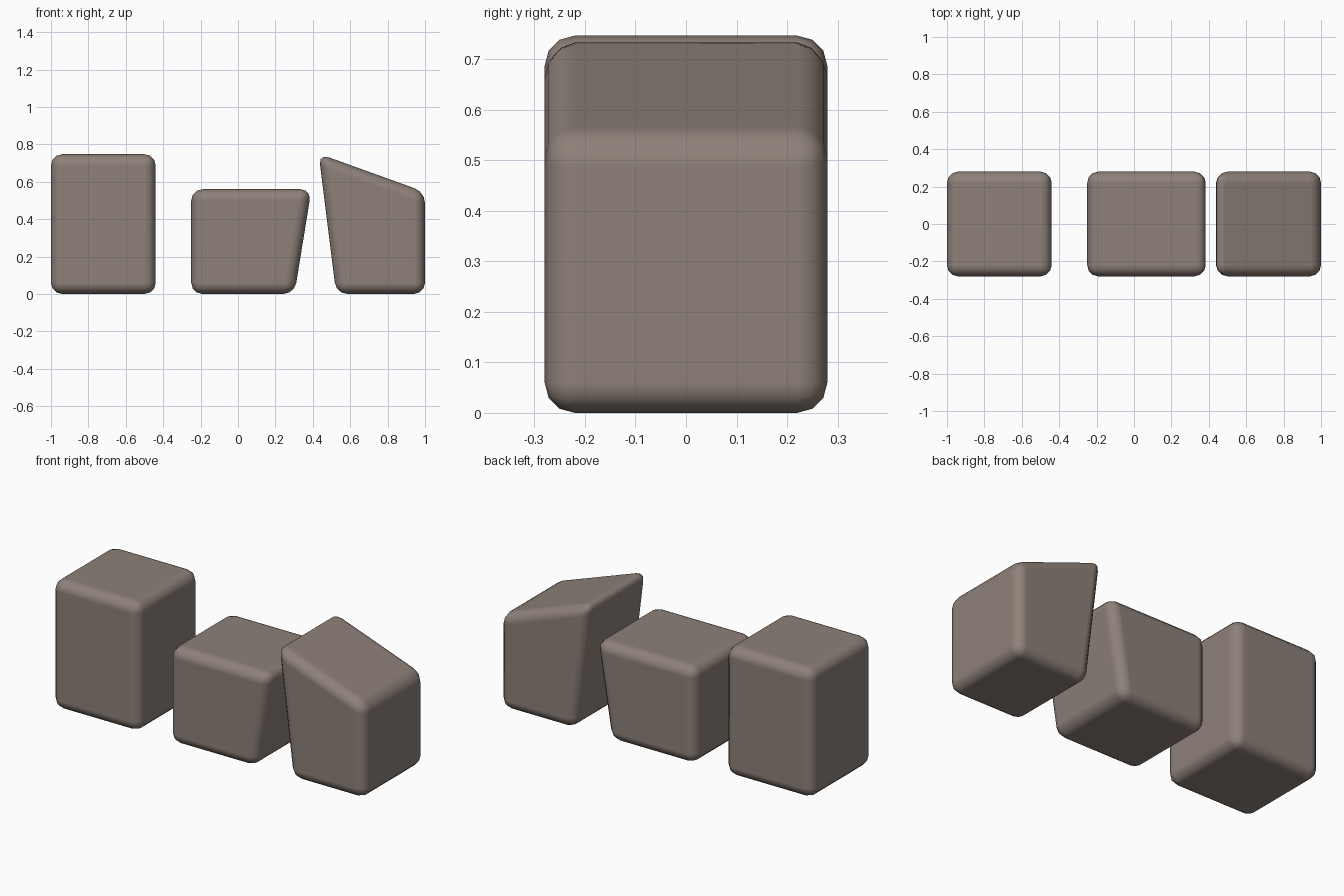
import bpy
import bmesh

if "Cube" in bpy.data.objects:
    bpy.data.objects.remove(bpy.data.objects["Cube"])

HALF_DEPTH = 0.28


def stone(name, profile):
    """Extrude an x/z outline through the depth and round all its edges."""
    bm = bmesh.new()
    front = bm.faces.new([bm.verts.new((x, -HALF_DEPTH, z)) for x, z in profile])
    ext = bmesh.ops.extrude_face_region(bm, geom=[front], use_keep_orig=True)
    verts = [g for g in ext["geom"] if isinstance(g, bmesh.types.BMVert)]
    bmesh.ops.translate(bm, verts=verts, vec=(0, 2 * HALF_DEPTH, 0))
    bmesh.ops.recalc_face_normals(bm, faces=bm.faces)
    mesh = bpy.data.meshes.new(name)
    bm.to_mesh(mesh)
    bm.free()
    mesh.polygons.foreach_set("use_smooth", [True] * len(mesh.polygons))
    obj = bpy.data.objects.new(name, mesh)
    obj.color = (0.45, 0.4, 0.37, 1)
    mat = bpy.data.materials.get("stone") or bpy.data.materials.new("stone")
    mat.diffuse_color = (0.27, 0.22, 0.19, 1)
    mat.use_nodes = True
    mat.node_tree.nodes["Principled BSDF"].inputs["Base Color"].default_value = mat.diffuse_color
    mesh.materials.append(mat)
    bpy.context.collection.objects.link(obj)
    bevel = obj.modifiers.new("rounded_edges", "BEVEL")
    bevel.width = 0.06
    bevel.segments = 3
    bevel.limit_method = "NONE"
    bevel.harden_normals = True
    return obj


# Plain upright block
stone("tall_block", [(-1, 0), (-0.44, 0), (-0.44, 0.747), (-1, 0.747)])
# Low block with one side leaning outward
stone("leaning_block", [(-0.25, 0), (0.302, 0), (0.393, 0.56), (-0.25, 0.56)])
# Block with a sloping top and leaning inner side
stone("sloped_block", [(0.525, 0), (1, 0), (1, 0.545), (0.431, 0.75)])
